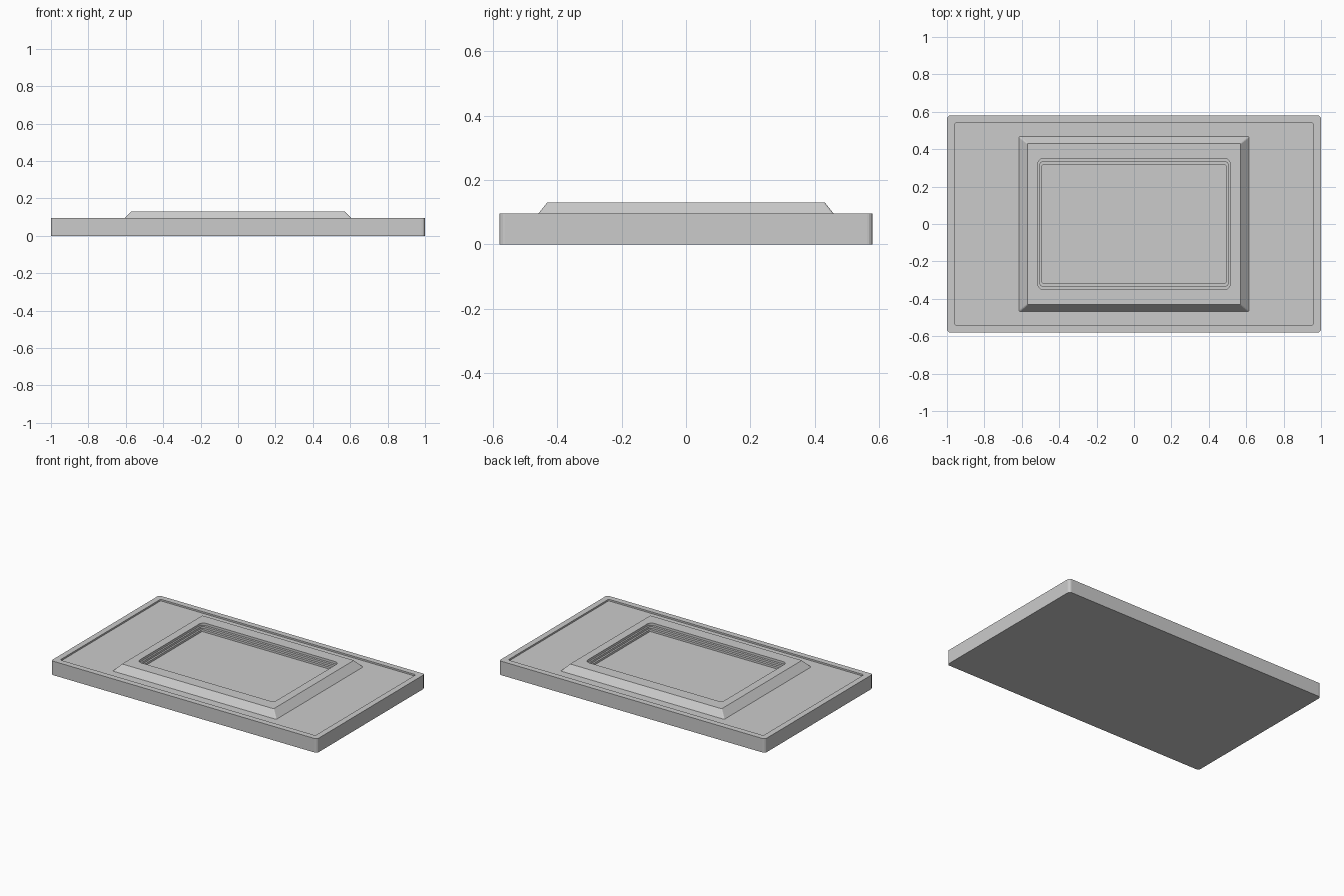
import bpy, bmesh, math

if "Cube" in bpy.data.objects:
    bpy.data.objects.remove(bpy.data.objects["Cube"])


def ring(hx, hy, z, r, seg=4):
    """Rounded rectangle outline with a fixed number of points."""
    pts = []
    for i, (sx, sy) in enumerate([(1, 1), (-1, 1), (-1, -1), (1, -1)]):
        for k in range(seg + 1):
            a = math.pi / 2 * (i + k / seg)
            pts.append((sx * (hx - r) + r * math.cos(a),
                        sy * (hy - r) + r * math.sin(a), z))
    return pts


def lofted_part(name, sections):
    """Closed solid from stacked outlines, capped at first and last."""
    bm = bmesh.new()
    loops = [[bm.verts.new(p) for p in ring(*s)] for s in sections]
    n = len(loops[0])
    for a, b in zip(loops, loops[1:]):
        for i in range(n):
            j = (i + 1) % n
            bm.faces.new((a[i], a[j], b[j], b[i]))
    bm.faces.new(loops[0][::-1])
    bm.faces.new(loops[-1])
    me = bpy.data.meshes.new(name)
    bm.to_mesh(me)
    bm.free()
    ob = bpy.data.objects.new(name, me)
    bpy.context.collection.objects.link(ob)
    return ob


# One continuous section: slab, rim, shallow tray, sloped frame, stepped recess
lofted_part("tray_base_with_raised_frame", [
    (1.0, 0.58, 0.0, 0.018),       # slab bottom
    (1.0, 0.58, 0.095, 0.018),     # rim outside
    (0.96, 0.54, 0.095, 0.010),    # rim inside
    (0.96, 0.54, 0.084, 0.010),    # tray floor edge
    (0.615, 0.468, 0.084, 0.008),  # frame foot
    (0.57, 0.431, 0.13, 0.006),    # frame top
    (0.515, 0.35, 0.13, 0.03),     # recess mouth
    (0.515, 0.35, 0.114, 0.03),
    (0.504, 0.334, 0.114, 0.02),   # middle step
    (0.504, 0.334, 0.10, 0.02),
    (0.492, 0.317, 0.10, 0.008),   # inner step
    (0.492, 0.317, 0.086, 0.008),  # recess floor
])
